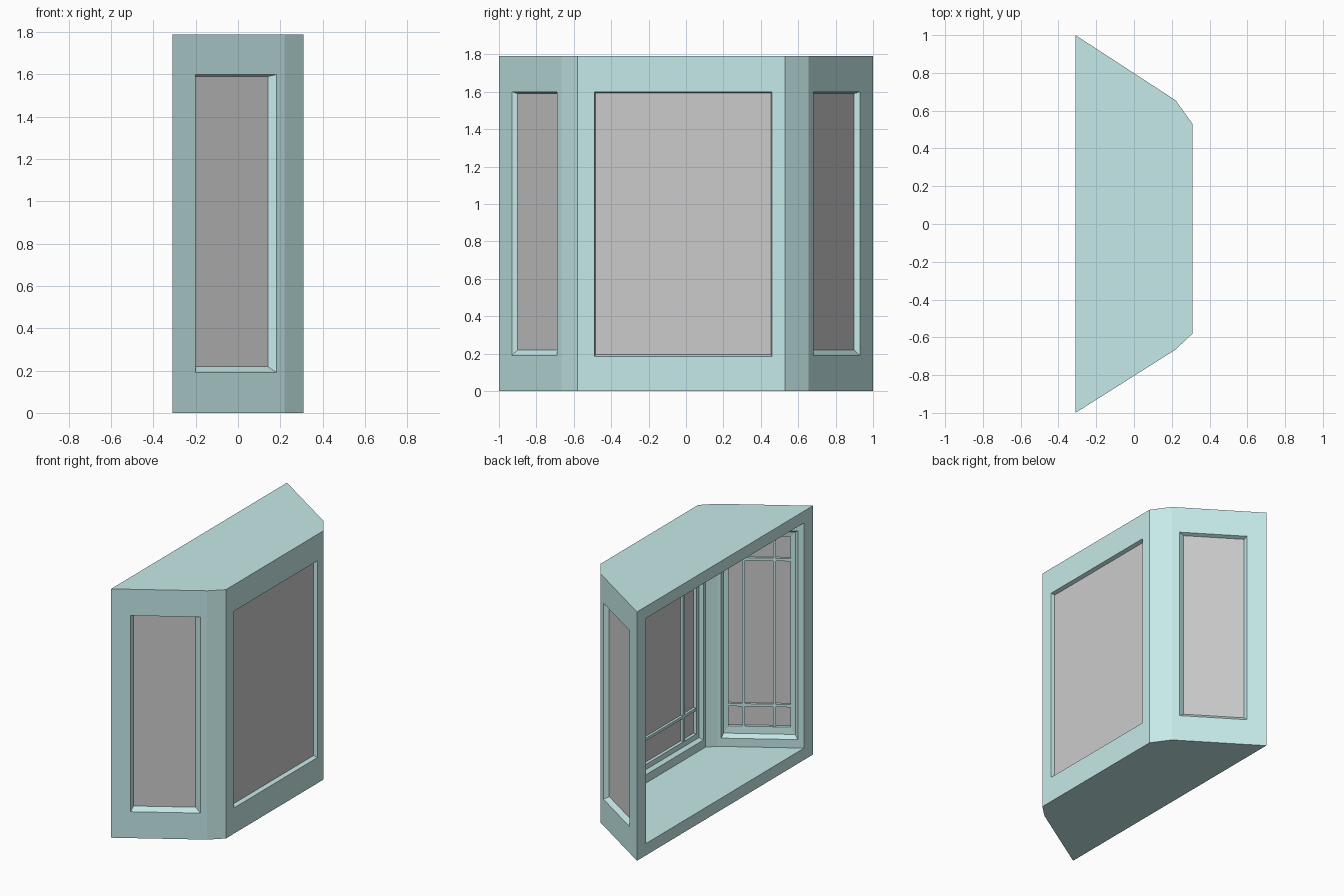
import bpy, bmesh
from mathutils import Vector
from mathutils.geometry import intersect_line_line

if "Cube" in bpy.data.objects:
    bpy.data.objects.remove(bpy.data.objects["Cube"])

HEIGHT, WALL = 1.79, 0.085
FLOOR, CEIL = 0.085, 1.705
UP = Vector((0, 0, 1))

# footprint of the bay, from the -y back corner round to the +y back corner
OUTER = [Vector((x, y, 0)) for x, y in
         [(-.31, -1), (.22, -.665), (.31, -.58), (.31, .53), (.22, .655), (-.31, 1)]]


def material(name, rgb):
    m = bpy.data.materials.new(name)
    m.diffuse_color = (*rgb, 1)
    m.use_nodes = True
    m.node_tree.nodes["Principled BSDF"].inputs["Base Color"].default_value = m.diffuse_color
    return m


PAINT = material("teal_paint", (.56, .82, .81))
GLASS = material("grey_glass", (.6, .6, .6))


def inward(a, b):
    return UP.cross((b - a).normalized())


def inner_outline():
    """Footprint offset inwards by the wall thickness, cut flush at the open back."""
    lines = []
    for a, b in zip(OUTER, OUTER[1:]):
        n = inward(a, b) * WALL
        lines.append((a + n, b + n))
    back = (OUTER[0], OUTER[-1])
    lines = [back] + lines + [back]
    return [intersect_line_line(*p, *q)[0] for p, q in zip(lines, lines[1:])]


INNER = inner_outline()


def finish(bm, name, mat):
    bmesh.ops.remove_doubles(bm, verts=bm.verts, dist=1e-4)
    bmesh.ops.recalc_face_normals(bm, faces=bm.faces)
    me = bpy.data.meshes.new(name)
    bm.to_mesh(me)
    bm.free()
    me.materials.append(mat)
    ob = bpy.data.objects.new(name, me)
    bpy.context.collection.objects.link(ob)
    return ob


def face(bm, pts):
    return bm.faces.new([bm.verts.new(p) for p in pts])


def bridge(bm, r, q):
    for i in range(4):
        j = (i + 1) % 4
        face(bm, [r[i], r[j], q[j], q[i]])


def upright(a, b, z0, z1):
    return [a + UP * z0, b + UP * z0, b + UP * z1, a + UP * z1]


def box(bm, origin, d, n, s, z, t):
    """Box spanning ranges s (along), z (up) and t (depth) of a wall."""
    loops = [upright(origin + d * s[0] + n * k, origin + d * s[1] + n * k, *z) for k in t]
    bridge(bm, *loops)
    for l in loops:
        face(bm, l)


# windows: wall index, measured from its end, name, opening, pane, bar positions
WINDOWS = {
    0: ("left", False, (.128, .583, .19, 1.60), (.145, .55, .22, 1.59), (.249, .452)),
    2: ("centre", False, (.09, 1.04, .185, 1.60), (.097, 1.033, .195, 1.592), (.235, .88)),
    4: ("right", True, (.128, .583, .19, 1.60), (.145, .55, .22, 1.59), (.249, .452)),
}

shell = bmesh.new()
for i in range(5):
    a, b = OUTER[i], OUTER[i + 1]
    ia, ib = INNER[i], INNER[i + 1]
    n = inward(a, b)
    out_rect = lambda: upright(a, b, 0, HEIGHT)
    if i not in WINDOWS:
        # solid corner post
        face(shell, upright(a, b, 0, HEIGHT))
        face(shell, upright(ia, ib, FLOOR, CEIL))
        continue
    name, flip, opening, pane, bars = WINDOWS[i]
    if flip:
        a, b, ia, ib = b, a, ib, ia
    d = (b - a).normalized()

    def rect(r, depth, grow=0.0):
        o = a + n * depth
        return upright(o + d * (r[0] - grow), o + d * (r[1] + grow), r[2] - grow, r[3] + grow)

    # wall with stepped reveal and inner sash
    room = (pane[0] - .05, pane[1] + .045, .145, 1.645)
    if i == 2:
        room = (pane[0] - .035, pane[1] + .03, .145, 1.645)
    sash = tuple((p + 2 * q) / 3 for p, q in zip(pane, room))
    loops = [upright(a, b, 0, HEIGHT), rect(opening, 0), rect(pane, .028),
             rect(pane, .055), rect(sash, .06), rect(room, WALL),
             upright(ia, ib, FLOOR, CEIL)]
    for r, q in zip(loops, loops[1:]):
        bridge(shell, r, q)

    # glass pane
    bm = bmesh.new()
    box(bm, a, d, n, (pane[0] - .004, pane[1] + .004), (pane[2] - .004, pane[3] + .004), (.027, .033))
    finish(bm, name + "_glass", GLASS)

    # glazing bars on the room side of the glass
    bm = bmesh.new()
    for s in bars:
        box(bm, a, d, n, (s - .01, s + .01), (pane[2], pane[3]), (.033, .052))
    for z in (.37, 1.42):
        box(bm, a, d, n, (pane[0], pane[1]), (z - .01, z + .01), (.033, .050))
    finish(bm, name + "_glazing_bars", PAINT)

# roof, base, inner ceiling, inner floor and the rim of the open back
for pts, z in ((OUTER, 0), (OUTER, HEIGHT), (INNER, FLOOR), (INNER, CEIL)):
    face(shell, [p + UP * z for p in pts])
bridge(shell, upright(OUTER[0], OUTER[-1], 0, HEIGHT), upright(INNER[0], INNER[-1], FLOOR, CEIL))
finish(shell, "bay_frame", PAINT)
